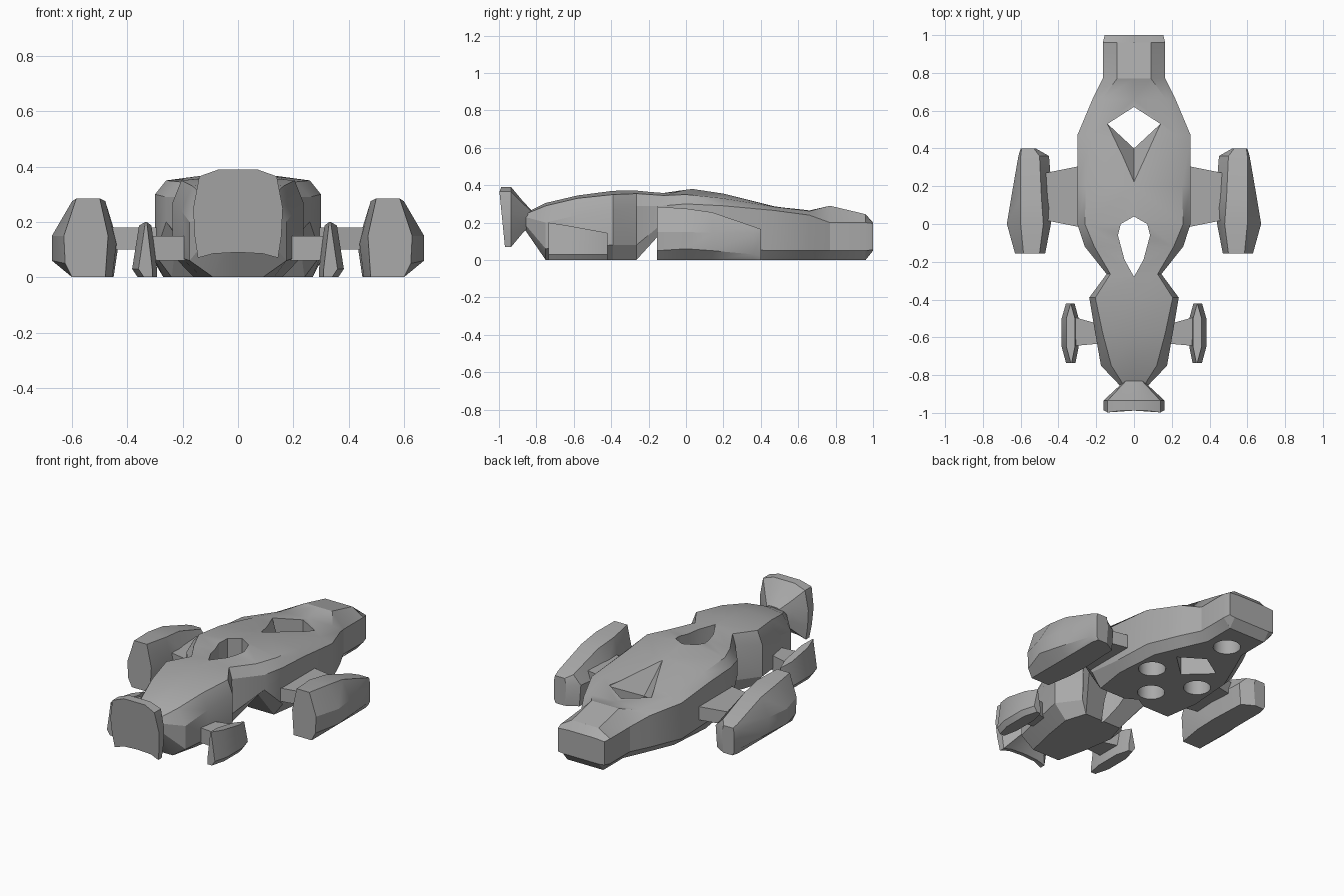
import bpy
import bmesh

cube = bpy.data.objects.get("Cube")
if cube:
    bpy.data.objects.remove(cube, do_unlink=True)

grey = bpy.data.materials.new("hull_grey")
grey.use_nodes = True
grey.diffuse_color = (0.4, 0.4, 0.4, 1)
grey.node_tree.nodes["Principled BSDF"].inputs["Base Color"].default_value = grey.diffuse_color


def finish(name, bm):
    bmesh.ops.recalc_face_normals(bm, faces=bm.faces)
    mesh = bpy.data.meshes.new(name)
    bm.to_mesh(mesh)
    bm.free()
    mesh.materials.append(grey)
    obj = bpy.data.objects.new(name, mesh)
    bpy.context.collection.objects.link(obj)
    return obj


def activate(obj):
    bpy.ops.object.select_all(action='DESELECT')
    obj.select_set(True)
    bpy.context.view_layer.objects.active = obj


def smooth(obj):
    activate(obj)
    bpy.ops.object.shade_smooth_by_angle(angle=0.45)


def loft(name, rings):
    """Skin a closed tube through rings of equal point count."""
    bm = bmesh.new()
    loops = [[bm.verts.new(p) for p in ring] for ring in rings]
    count = len(loops[0])
    for a, b in zip(loops, loops[1:]):
        for i in range(count):
            j = (i + 1) % count
            bm.faces.new((a[i], a[j], b[j], b[i]))
    bm.faces.new(loops[0])
    bm.faces.new(loops[-1])
    return finish(name, bm)


def hull(name, points):
    bm = bmesh.new()
    for p in points:
        bm.verts.new(p)
    bmesh.ops.convex_hull(bm, input=bm.verts)
    return finish(name, bm)


def mirrored(half):
    """Close a half outline of (x, z) that starts and ends on the centre line."""
    return half + [(-x, z) for x, z in half[-2:0:-1]]


def cut(obj, cutter):
    activate(obj)
    mod = obj.modifiers.new("cut", 'BOOLEAN')
    mod.operation = 'DIFFERENCE'
    mod.solver = 'EXACT'
    mod.object = cutter
    bpy.ops.object.modifier_apply(modifier=mod.name)
    bpy.data.objects.remove(cutter, do_unlink=True)


# Hull stations: y, crown z, top x, top z, side x, upper z, lower z, keel x, keel z
stations = [
    (-.86, .25, .05, .245, .07, .23, .19, .05, .16),
    (-.75, .305, .12, .29, .175, .20, .06, .09, 0),
    (-.58, .345, .165, .33, .205, .24, .07, .13, 0),
    (-.39, .37, .205, .35, .237, .27, .08, .16, 0),
    (-.265, .372, .125, .355, .145, .29, .08, .12, 0),
    (-.12, .365, .21, .345, .26, .29, .2, .22, .16),
    (0, .385, .26, .35, .3, .3, .08, .24, 0),
    (.2, .355, .255, .33, .3, .29, .06, .27, 0),
    (.47, .29, .22, .285, .3, .265, .05, .25, 0),
    (.66, .265, .17, .262, .22, .24, .05, .17, 0),
    (.77, .29, .09, .29, .165, .2, .05, .12, 0),
    (.96, .245, .09, .245, .165, .2, .05, .12, 0),
    (1, .2, .09, .2, .155, .195, .055, .12, .05),
]
rings = []
for y, crown, tx, tz, sx, hi, lo, kx, kz in stations:
    half = [(0, crown), (tx, tz), (sx, hi), (sx, lo), (kx, kz), (0, kz)]
    rings.append([(x, y, z) for x, z in mirrored(half)])
body = loft("hull", rings)

# Cockpit opening through the hull
opening = [(0, .04), (.07, 0), (.085, -.06), (.05, -.19), (0, -.28),
           (-.05, -.19), (-.085, -.06), (-.07, 0)]
cut(body, loft("cockpit_cutter", [[(x, y, z) for x, y in opening] for z in (-.1, .6)]))

# Diamond shaft and the trough leading into it
diamond = [(0, .62), (.14, .53), (0, .4), (-.14, .53)]
cut(body, loft("shaft_cutter", [[(x, y, z) for x, y in diamond] for z in (-.1, .6)]))
trough = [(0, .22, .352), (.14, .53, .27), (-.14, .53, .27), (0, .4, .2)]
cut(body, hull("trough_cutter", trough + [(x, y, .6) for x, y, z in trough]))

# Round thruster wells underneath
for x, y in [(0, .79), (.16, .345), (-.16, .345), (0, .145)]:
    bm = bmesh.new()
    bmesh.ops.create_cone(bm, cap_ends=True, segments=24, radius1=.075, radius2=.075, depth=.24)
    bmesh.ops.translate(bm, verts=bm.verts, vec=(x, y, .02))
    cut(body, finish("well_cutter", bm))
smooth(body)

# Nose shield: raked front face, rim and tapered back
outline = mirrored([(0, .39), (.07, .39), (.14, .365), (.162, .25),
                    (.157, .15), (.145, .07), (.09, .085), (0, .09)])
shield = loft("nose_shield", [
    [(x, -1 + (.39 - z) * .1 + (.012 if abs(x) < .1 else 0), z) for x, z in outline],
    [(x, -.935, z) for x, z in outline],
    [(x * .6, -.875, .23 + (z - .23) * .55) for x, z in outline],
    [(x * .3, -.83, .23 + (z - .23) * .25) for x, z in outline],
])
smooth(shield)

# Side pod sections, listed from inner keel round the outside to inner waist
pod_sections = {
    -.155: [(.48, 0), (.6, 0), (.625, .05), (.63, .15), (.585, .285), (.5, .285), (.47, .15)],
    0: [(.455, 0), (.6, 0), (.673, .06), (.673, .15), (.6, .275), (.48, .275), (.44, .12)],
    .14: [(.45, 0), (.6, 0), (.65, .05), (.65, .145), (.6, .255), (.49, .255), (.432, .12)],
    .36: [(.46, 0), (.6, 0), (.612, .03), (.612, .145), (.6, .18), (.5, .18), (.45, .13)],
    .4: [(.53, 0), (.59, 0), (.6, .02), (.6, .14), (.595, .165), (.53, .165), (.52, .12)],
}
# Front fin sections: y, inner x, outer x, top z
fin_sections = [(-.735, .31, .36, .2), (-.65, .293, .383, .187),
                (-.5, .293, .383, .16), (-.42, .315, .36, .145)]
# Struts: inner x, inner y range, outer x, outer y range, z range
struts = {
    "pod_strut": (.27, (-.02, .31), .47, (.02, .27), (.1, .18)),
    "fin_strut": (.15, (-.63, -.54), .31, (-.645, -.495), (.06, .15)),
}
for side, s in (("left", 1), ("right", -1)):
    smooth(loft(side + "_pod", [[(s * x, y, z) for x, z in sec]
                                for y, sec in pod_sections.items()]))
    fin = []
    for y, a, b, top in fin_sections:
        sec = [(a, 0), (b - .02, 0), (b, .03), (b - .025, top), (a + .02, top), (a, .03)]
        fin.append([(s * x, y, z) for x, z in sec])
    smooth(loft(side + "_front_fin", fin))
    for name, (xa, ya, xb, yb, zs) in struts.items():
        hull(side + "_" + name, [(s * x, y, z) for x, ys in ((xa, ya), (xb, yb))
                                 for y in ys for z in zs])
